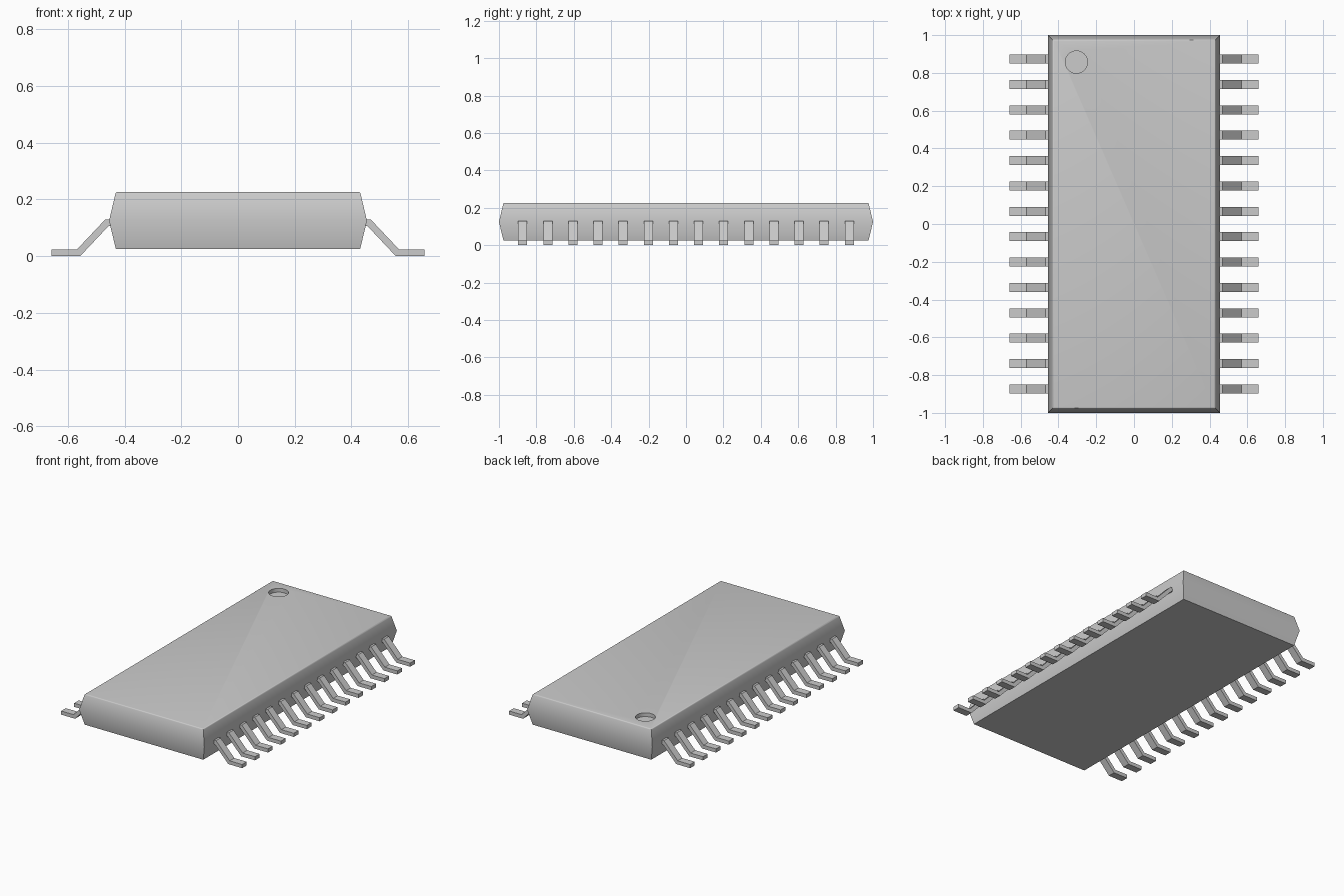
import bpy, bmesh, math
from mathutils import Matrix

if "Cube" in bpy.data.objects:
    bpy.data.objects.remove(bpy.data.objects["Cube"])

grey = bpy.data.materials.new("light grey")
grey.diffuse_color = (0.6, 0.6, 0.6, 1)
grey.use_nodes = True
grey.node_tree.nodes["Principled BSDF"].inputs["Base Color"].default_value = grey.diffuse_color


def make_object(name, bm):
    bmesh.ops.recalc_face_normals(bm, faces=bm.faces)
    mesh = bpy.data.meshes.new(name)
    bm.to_mesh(mesh)
    bm.free()
    mesh.materials.append(grey)
    obj = bpy.data.objects.new(name, mesh)
    bpy.context.collection.objects.link(obj)
    return obj


# Package body: three stacked rectangles, widest at the parting line
bm = bmesh.new()
rings = []
for hx, hy, z in ((0.431, 0.976, 0.025), (0.455, 1.0, 0.125), (0.431, 0.976, 0.227)):
    rings.append([bm.verts.new((sx * hx, sy * hy, z))
                  for sx, sy in ((-1, -1), (1, -1), (1, 1), (-1, 1))])
bm.faces.new(rings[0])
top = bm.faces.new(rings[2])
for low, high in zip(rings, rings[1:]):
    for i in range(4):
        j = (i + 1) % 4
        bm.faces.new((low[i], low[j], high[j], high[i]))
# Softened upper rim
bmesh.ops.bevel(bm, geom=list(top.edges), offset=0.007, segments=3,
                profile=0.5, affect='EDGES')
body = make_object("package_body", bm)

# Round orientation dimple sunk into the top
bm = bmesh.new()
bmesh.ops.create_cone(bm, cap_ends=True, segments=32, radius1=0.059, radius2=0.059,
                      depth=0.05, matrix=Matrix.Translation((-0.305, 0.857, 0.227)))
cutter = make_object("dimple_cutter", bm)
cutter.hide_render = True
cut = body.modifiers.new("dimple", 'BOOLEAN')
cut.operation = 'DIFFERENCE'
cut.solver = 'EXACT'
cut.object = cutter
bpy.context.view_layer.objects.active = body
body.select_set(True)
bpy.ops.object.modifier_apply(modifier="dimple")
bpy.data.objects.remove(cutter)
bpy.ops.object.shade_smooth_by_angle(angle=math.radians(30))

# Bent leads: one side profile, repeated along both long edges
PROFILE = ((0.43, 0.13), (0.468, 0.13), (0.568, 0.024), (0.658, 0.024),
           (0.658, 0.0), (0.557, 0.0), (0.457, 0.106), (0.43, 0.106))
COUNT, PITCH, WIDTH = 14, 0.1343, 0.048
for side, name in ((1, "right_leads"), (-1, "left_leads")):
    bm = bmesh.new()
    for k in range(COUNT):
        y = (k - (COUNT - 1) / 2) * PITCH - WIDTH / 2
        face = bm.faces.new([bm.verts.new((side * x, y, z)) for x, z in PROFILE])
        ext = bmesh.ops.extrude_face_region(bm, geom=[face], use_keep_orig=True)
        moved = [g for g in ext["geom"] if isinstance(g, bmesh.types.BMVert)]
        bmesh.ops.translate(bm, verts=moved, vec=(0, WIDTH, 0))
    make_object(name, bm)
